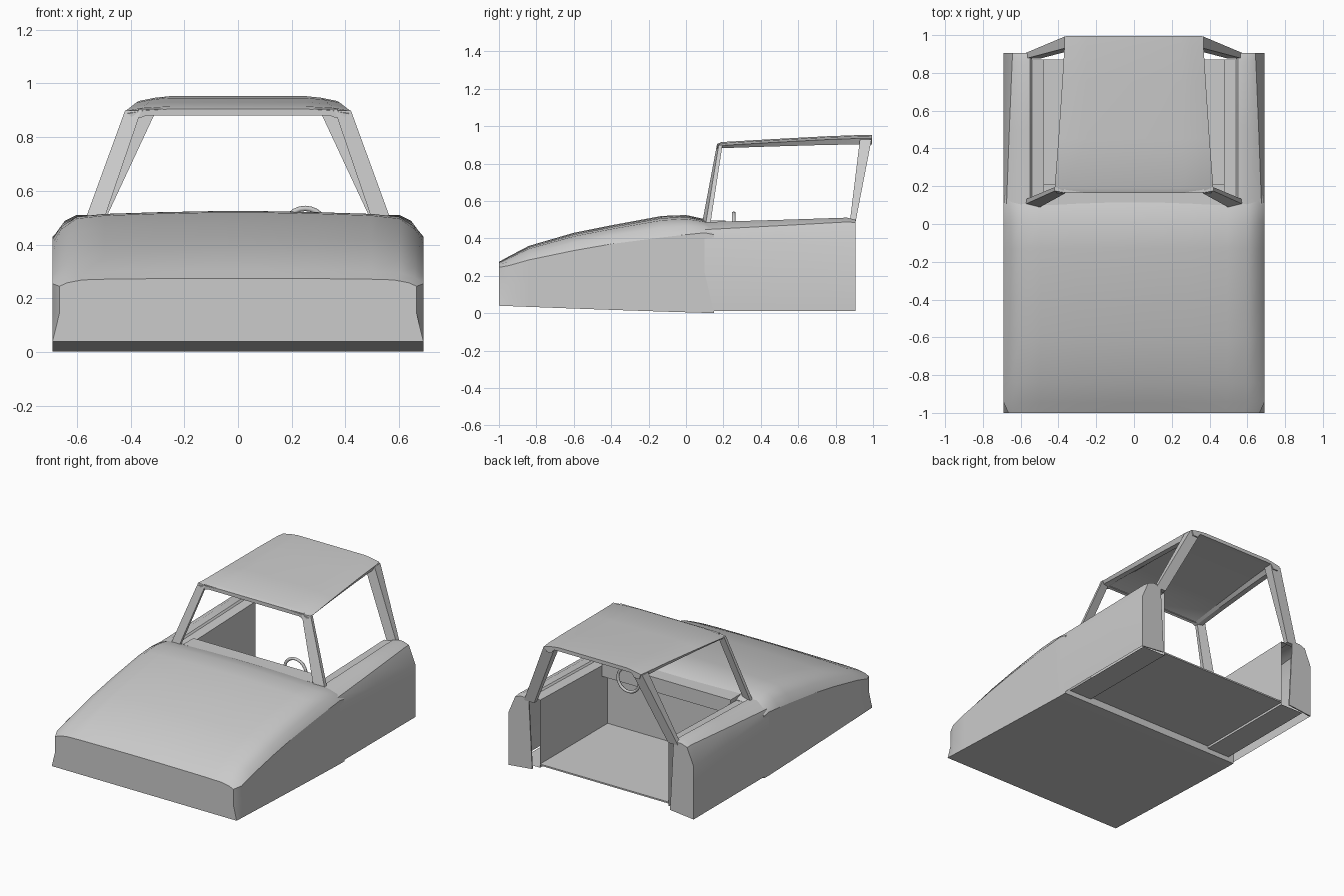
import bpy, bmesh, math

if "Cube" in bpy.data.objects:
    bpy.data.objects.remove(bpy.data.objects["Cube"])


def finish(name, bm, angle=28):
    bmesh.ops.recalc_face_normals(bm, faces=bm.faces)
    me = bpy.data.meshes.new(name)
    bm.to_mesh(me)
    bm.free()
    ob = bpy.data.objects.new(name, me)
    bpy.context.collection.objects.link(ob)
    bpy.ops.object.select_all(action='DESELECT')
    ob.select_set(True)
    bpy.context.view_layer.objects.active = ob
    bpy.ops.object.shade_smooth_by_angle(angle=math.radians(angle))
    return ob


def loft(name, sections, closed=True, cap_start=True, cap_end=True, angle=28):
    """Skin a list of equal-length point rings."""
    bm = bmesh.new()
    rings = [[bm.verts.new(p) for p in s] for s in sections]
    n = len(rings[0])
    for a, b in zip(rings, rings[1:]):
        for i in range(n if closed else n - 1):
            j = (i + 1) % n
            bm.faces.new((a[i], a[j], b[j], b[i]))
    if cap_start:
        bm.faces.new(rings[0])
    if cap_end:
        bm.faces.new(rings[-1])
    return finish(name, bm, angle)


def both_sides(half):
    """Mirror a half section whose points run from near the centre outward."""
    return half + [(-x, y, z) for x, y, z in reversed(half)]


def mirror(ob):
    m = ob.modifiers.new("mirror", 'MIRROR')
    m.use_axis = (True, False, False)
    return ob


def box(name, x0, x1, y0, y1, z0, z1):
    rect = lambda z: [(x0, y0, z), (x1, y0, z), (x1, y1, z), (x0, y1, z)]
    return loft(name, [rect(z0), rect(z1)])


# hood and nose: y, centre height, shoulder height, underside height, half width
stations = [(-1.0, .275, .245, .04, .665), (-.945, .305, .255, .038, .69),
            (-.84, .36, .285, .034, .69), (-.6, .43, .335, .025, .69),
            (-.4, .47, .37, .018, .69), (-.13, .52, .405, .009, .69),
            (0, .525, .42, .005, .69), (.1, .503, .43, .002, .69),
            (.15, .483, .42, .002, .688)]
curve = [(.12, 0), (.43, .04), (.72, .1), (.87, .2), (.955, .55), (1, 1)]
hood = []
for y, zc, ze, zb, w in stations:
    half = [(w * f, y, zc - d * (zc - ze)) for f, d in curve]
    half += [(w, y, (ze + zb) / 2), (.69, y, zb)]
    hood.append(both_sides(half))
loft("hood_body", hood)

# hollow rear side: deck, outer skin and closed rear end
side = [[(.515, y, .03), (.54, y, zt - .012), (.55, y, zt), (.60, y, zt), (xs, y, zs),
         (.69, y, zl), (.69, y, .012)]
        for y, zt, xs, zs, zl in [(.1, .487, .675, .447, .40), (.5, .499, .66, .468, .385),
                                  (.86, .511, .645, .488, .37), (.905, .50, .642, .485, .37)]]
skin = [s[1:] for s in side]
mirror(loft("rear_side", skin, closed=False, cap_start=False, cap_end=False))
end = side[-1]
mirror(loft("rear_end", [end, [(x, y - .008, z) for x, y, z in end]]))

# inner wall with a ledge on top and a flange below
wall = [[(.65, y, .035), (.48, y, .035), (.48, y, zt - .02), (.54, y, zt - .012)]
        for y, zt in [(.14, .49), (.87, .511)]]
mirror(loft("inner_wall", wall, closed=False, cap_start=False, cap_end=False))

# cabin floor and dashboard
box("cabin_floor", -.48, .48, .14, .87, .05, .06)
box("dashboard", -.48, .48, .1, .21, .40, .497)

# roof panel with rounded side rails that thicken to the rear
roof = []
for y, z, w in [(.165, .905, .41), (.19, .915, .42), (.45, .93, .40),
                (.75, .946, .38), (.94, .953, .368), (.995, .953, .36)]:
    t = .032 + .02 * (y - .165) / .83
    roof.append(both_sides([(.25, y, z), (w - .06, y, z - .006), (w, y, z - .018),
                            (w - .015, y, z - t), (w - .05, y, z - t), (w - .07, y, z - .024)]))
loft("roof", roof)
box("windscreen_header", -.37, .37, .167, .185, .885, .905)


# pillars: rectangle at the base swept to a rectangle at the roof
def pillar(name, low, high):
    rings = [[(x0, y0, z), (x1, y0 + s, z), (x1, y1 + s, z), (x0, y1, z)]
             for x0, x1, y0, y1, z, s in (low, high)]
    return mirror(loft(name, rings))


pillar("front_pillar", (.505, .575, .085, .11, .475, .02),
       (.36, .42, .165, .185, .90, .01))
pillar("rear_pillar", (.50, .575, .875, .905, .48, 0),
       (.29, .368, .93, .992, .93, 0))

# steering wheel
bpy.ops.mesh.primitive_torus_add(major_segments=24, minor_segments=6, major_radius=.08,
                                 minor_radius=.01, location=(.25, .255, .455),
                                 rotation=(math.pi / 2, 0, 0))
bpy.context.object.name = "steering_wheel"
bpy.ops.object.shade_smooth_by_angle(angle=math.radians(70))
